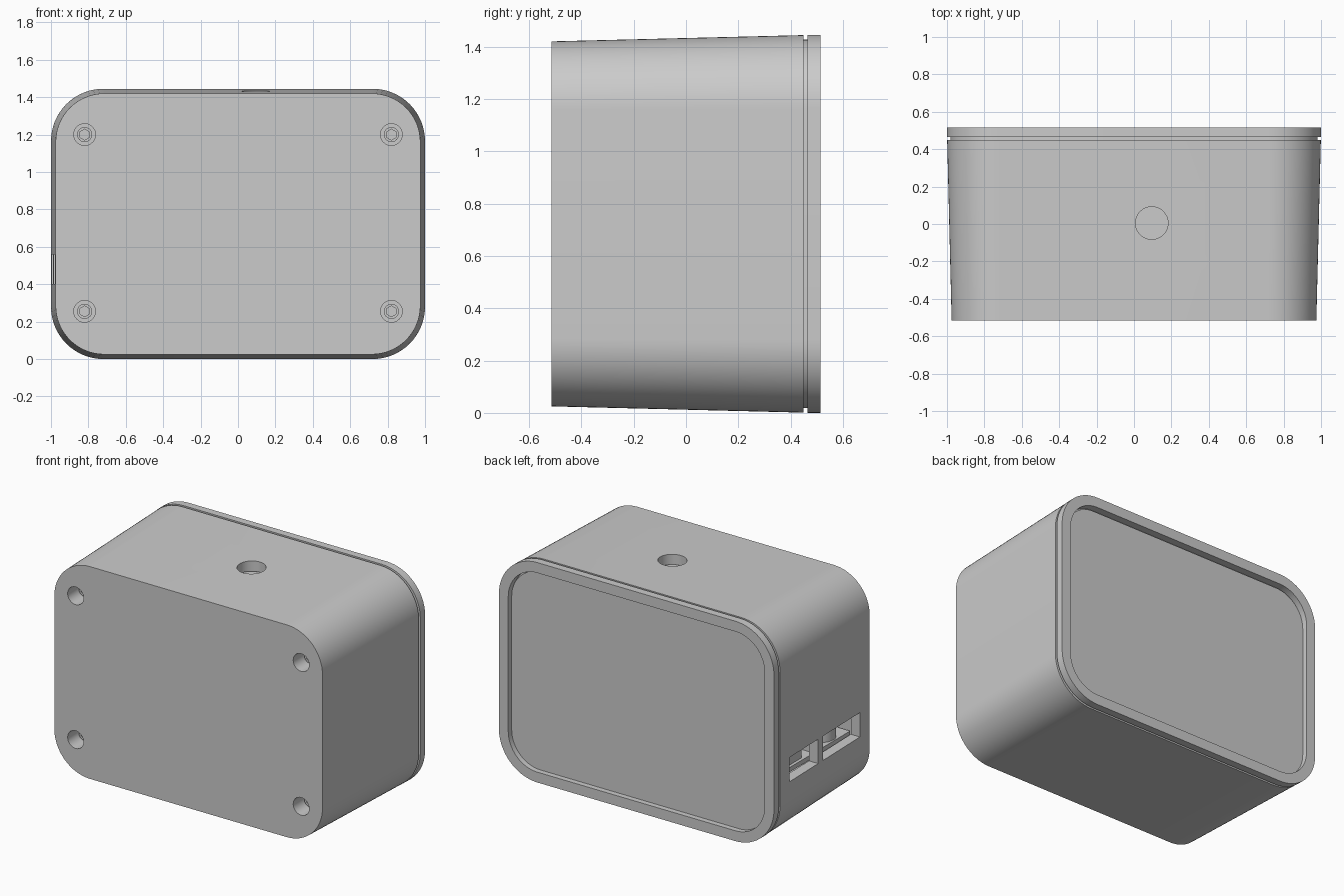
import bpy, bmesh
from math import cos, sin, pi
from mathutils import Matrix

if "Cube" in bpy.data.objects:
    bpy.data.objects.remove(bpy.data.objects["Cube"])

CZ = 0.7225  # mid height


def finish(name, bm):
    bmesh.ops.recalc_face_normals(bm, faces=bm.faces)
    me = bpy.data.meshes.new(name)
    bm.to_mesh(me)
    bm.free()
    ob = bpy.data.objects.new(name, me)
    bpy.context.collection.objects.link(ob)
    return ob


def section(bm, y, hw, hh, r, cz=CZ, seg=16):
    """Rounded rectangle of vertices in the plane at depth y."""
    vs = []
    for k, (sx, sz) in enumerate([(1, 1), (-1, 1), (-1, -1), (1, -1)]):
        for i in range(seg + 1):
            a = (k + i / seg) * pi / 2
            vs.append(bm.verts.new((sx * (hw - r) + r * cos(a), y,
                                    cz + sz * (hh - r) + r * sin(a))))
    return vs


def loft(name, sections, ring=False):
    bm = bmesh.new()
    loops = [section(bm, *s) for s in sections]
    pairs = list(zip(loops, loops[1:]))
    if ring:
        pairs.append((loops[-1], loops[0]))
    else:
        bm.faces.new(loops[0])
        bm.faces.new(loops[-1])
    for a, b in pairs:
        n = len(a)
        for i in range(n):
            bm.faces.new((a[i], a[(i + 1) % n], b[(i + 1) % n], b[i]))
    return finish(name, bm)


def box(name, lo, hi):
    bm = bmesh.new()
    size = [h - l for l, h in zip(lo, hi)]
    mid = [(h + l) / 2 for l, h in zip(lo, hi)]
    bmesh.ops.create_cube(bm, size=1, matrix=Matrix.Translation(mid) @ Matrix.Diagonal((*size, 1)))
    return finish(name, bm)


def cylinder(name, centre, r, depth, axis='Z', sides=48):
    bm = bmesh.new()
    rot = Matrix.Rotation(pi / 2, 4, 'X') if axis == 'Y' else Matrix.Identity(4)
    bmesh.ops.create_cone(bm, cap_ends=True, segments=sides, radius1=r, radius2=r, depth=depth,
                          matrix=Matrix.Translation(centre) @ rot)
    return finish(name, bm)


def cut(ob, cutters):
    bpy.context.view_layer.objects.active = ob
    for c in cutters:
        m = ob.modifiers.new("cut", 'BOOLEAN')
        m.operation, m.solver, m.object = 'DIFFERENCE', 'EXACT', c
        bpy.ops.object.modifier_apply(modifier=m.name)
        bpy.data.objects.remove(c)


# tapered case with a stepped neck that forms the groove before the lid
case = loft("case", [(-0.515, 0.975, 0.6975, 0.26), (0.45, 0.999, 0.7215, 0.28),
                     (0.45, 0.982, 0.7045, 0.263), (0.465, 0.982, 0.7045, 0.263)])

# hollow inside, side ports and the button hole
screws = [(sx * 0.82, z) for sx in (-1, 1) for z in (0.255, 1.2)]
cut(case, [loft("cavity", [(-0.445, 0.91, 0.635, 0.2), (0.41, 0.93, 0.65, 0.21)]),
           box("port_cut_back", (-1.1, 0.04, 0.40), (-0.85, 0.35, 0.56)),
           box("port_cut_front", (-1.1, -0.41, 0.40), (-0.85, -0.01, 0.56)),
           cylinder("button_cut", (0.095, 0.005, 1.42), 0.087, 0.2)]
    + [cylinder("screw_cut", (x, -0.5, z), 0.058, 0.2, 'Y') for x, z in screws])

# lid frame and the recessed panel inside it
loft("lid_frame", [(0.465, 1.0, 0.7225, 0.28), (0.515, 1.0, 0.7225, 0.28),
                   (0.515, 0.932, 0.6545, 0.212), (0.465, 0.932, 0.6545, 0.212)], ring=True)
loft("back_panel", [(0.462, 0.931, 0.648, 0.208, CZ - 0.006),
                    (0.48, 0.931, 0.648, 0.208, CZ - 0.006)])

# sleeves behind the front holes, each holding a socket screw
for x, z in screws:
    sleeve = cylinder("screw_sleeve", (x, -0.395, z), 0.078, 0.11, 'Y')
    cut(sleeve, [cylinder("bore", (x, -0.43, z), 0.058, 0.1, 'Y')])
    screw = cylinder("screw", (x, -0.4, z), 0.04, 0.05, 'Y')
    cut(screw, [cylinder("socket", (x, -0.43, z), 0.029, 0.06, 'Y', 6)])

# recessed button under the top hole
cylinder("button", (0.095, 0.005, 1.33), 0.1, 0.06)

# circuit board and connectors behind the side ports
box("circuit_board", (-0.9, -0.42, 0.385), (0.6, 0.38, 0.415))
box("back_connector", (-0.88, 0.06, 0.415), (-0.6, 0.33, 0.50))
box("front_connector", (-0.88, -0.14, 0.415), (-0.6, -0.04, 0.54))
cylinder("round_component", (-0.8, -0.26, 0.455), 0.09, 0.08)

for ob in bpy.context.collection.objects:
    ob.select_set(True)
bpy.context.view_layer.objects.active = case
bpy.ops.object.shade_smooth_by_angle(angle=0.6)
